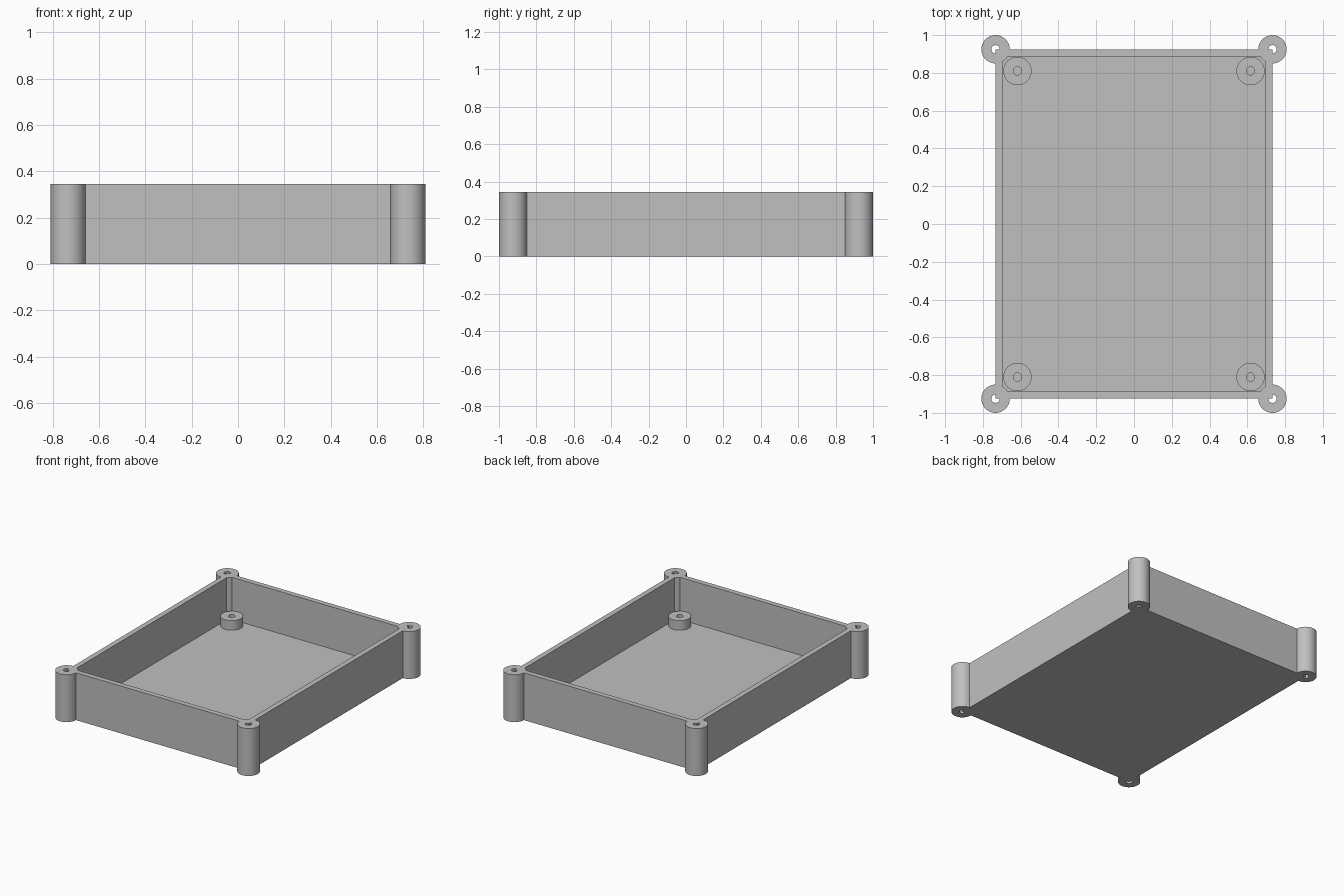
import bpy
import math

cube = bpy.data.objects.get("Cube")
if cube:
    bpy.data.objects.remove(cube, do_unlink=True)

HALF_X, HALF_Y, HEIGHT = 0.733, 0.925, 0.345
WALL = 0.038
POST_R, HOLE_R = 0.075, 0.022
PEG_X, PEG_Y, PEG_TOP = 0.617, 0.81, 0.107

grey = bpy.data.materials.new("plain grey")
grey.use_nodes = True
colour = (0.53, 0.53, 0.53, 1)
grey.diffuse_color = colour
grey.node_tree.nodes["Principled BSDF"].inputs["Base Color"].default_value = colour


def box(name, half_x, half_y, z0, z1):
    bpy.ops.mesh.primitive_cube_add(size=1, location=(0, 0, (z0 + z1) / 2))
    obj = bpy.context.object
    obj.name = name
    obj.scale = (2 * half_x, 2 * half_y, z1 - z0)
    bpy.ops.object.transform_apply(location=True, rotation=False, scale=True)
    obj.data.materials.append(grey)
    return obj


def cylinder(name, x, y, radius, z0, z1):
    bpy.ops.mesh.primitive_cylinder_add(
        vertices=48, radius=radius, depth=z1 - z0, location=(x, y, (z0 + z1) / 2))
    obj = bpy.context.object
    obj.name = name
    obj.data.materials.append(grey)
    return obj


def combine(target, other, operation):
    """Apply a boolean and remove the second object."""
    mod = target.modifiers.new(operation.title(), 'BOOLEAN')
    mod.operation, mod.solver, mod.object = operation, 'EXACT', other
    bpy.context.view_layer.objects.active = target
    bpy.ops.object.modifier_apply(modifier=mod.name)
    bpy.data.objects.remove(other, do_unlink=True)


def tube(name, x, y, z0, z1, hole_z0):
    body = cylinder(name, x, y, POST_R, z0, z1)
    combine(body, cylinder("hole_cutter", x, y, HOLE_R, hole_z0, z1 + 0.1), 'DIFFERENCE')
    return body


def smooth(obj):
    bpy.ops.object.select_all(action='DESELECT')
    obj.select_set(True)
    bpy.context.view_layer.objects.active = obj
    bpy.ops.object.shade_smooth_by_angle(angle=math.radians(30))


# Open tray with a floor and four walls
tray = box("tray", HALF_X, HALF_Y, 0, HEIGHT)
combine(tray, box("cavity_cutter", HALF_X - WALL, HALF_Y - WALL, WALL, HEIGHT + 0.2),
        'DIFFERENCE')

corners = [("front_right", -1, -1), ("front_left", 1, -1),
           ("back_right", -1, 1), ("back_left", 1, 1)]
for label, sx, sy in corners:
    # Screw post on the corner, open right through
    post = tube(label + "_post", sx * HALF_X, sy * HALF_Y, 0, HEIGHT, -0.1)
    combine(tray, post, 'UNION')
    # Short standoff on the floor with a blind hole
    standoff = tube(label + "_standoff", sx * PEG_X, sy * PEG_Y,
                    WALL - 0.01, PEG_TOP, WALL)
    smooth(standoff)
smooth(tray)
